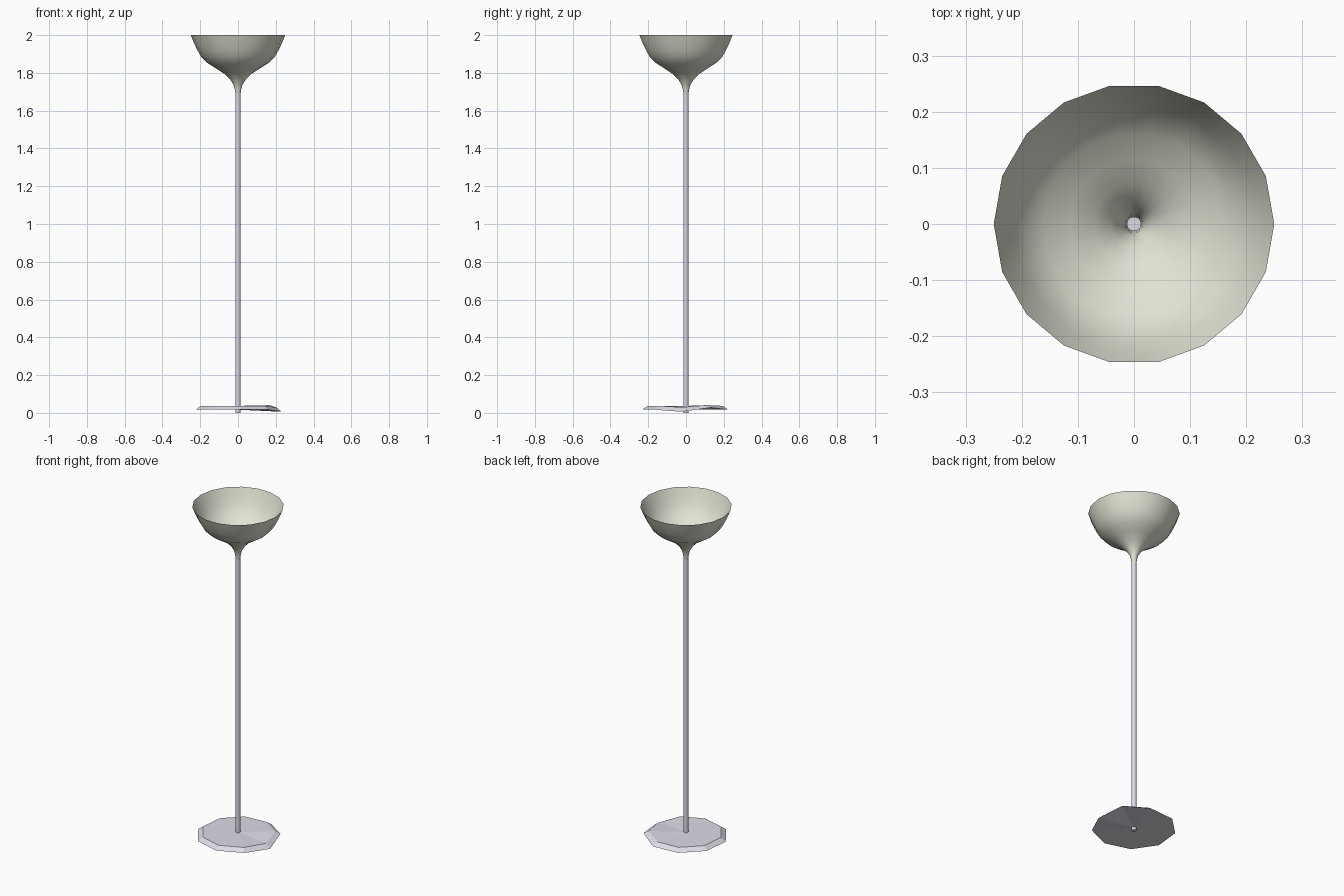
import bpy, bmesh
from math import cos, sin, radians, pi

if "Cube" in bpy.data.objects:
    bpy.data.objects.remove(bpy.data.objects["Cube"])


def material(name, rgb):
    m = bpy.data.materials.new(name)
    m.diffuse_color = (*rgb, 1)
    m.use_nodes = True
    m.node_tree.nodes["Principled BSDF"].inputs["Base Color"].default_value = m.diffuse_color
    return m


def ring(bm, r, z, sides, start=0.0, heights=None):
    heights = heights or {}
    return [bm.verts.new((r * cos(start + 2 * pi * i / sides),
                          r * sin(start + 2 * pi * i / sides),
                          heights.get(i, z))) for i in range(sides)]


def bridge(bm, a, b):
    n = len(a)
    for i in range(n):
        j = (i + 1) % n
        bm.faces.new((a[i], a[j], b[j], b[i]))


def fan(bm, loop, z, flip=False):
    c = bm.verts.new((0, 0, z))
    for i in range(len(loop)):
        tri = (loop[i], loop[(i + 1) % len(loop)], c)
        bm.faces.new(tri[::-1] if flip else tri)


def finish(bm, name, mat, smooth_angle=None):
    mesh = bpy.data.meshes.new(name)
    bm.to_mesh(mesh)
    bm.free()
    obj = bpy.data.objects.new(name, mesh)
    bpy.context.collection.objects.link(obj)
    mesh.materials.append(mat)
    if smooth_angle:
        bpy.ops.object.select_all(action='DESELECT')
        obj.select_set(True)
        bpy.context.view_layer.objects.active = obj
        bpy.ops.object.shade_smooth_by_angle(angle=radians(smooth_angle))
    return obj


cream = material("cream", (0.76, 0.76, 0.66))
metal = material("pale_metal", (0.72, 0.72, 0.80))

# Open flared bowl, a single thin skin
profile = [(0.013, 1.68), (0.016, 1.71), (0.024, 1.737), (0.042, 1.766),
           (0.072, 1.795), (0.115, 1.823), (0.163, 1.853), (0.195, 1.885),
           (0.215, 1.92), (0.234, 1.96), (0.25, 2.0)]
bm = bmesh.new()
rings = [ring(bm, r, z, 18) for r, z in profile]
for low, high in zip(rings, rings[1:]):
    bridge(bm, low, high)
finish(bm, "lamp_shade", cream, 60)

# Slim pole, reaching the floor through the base
bm = bmesh.new()
low, high = ring(bm, 0.013, 0.0, 12), ring(bm, 0.013, 1.70, 12)
bridge(bm, low, high)
fan(bm, low, 0.0, True)
fan(bm, high, 1.70)
finish(bm, "pole", metal, 40)

# Nine-sided foot with a bevelled, slightly bent rim on the right
bm = bmesh.new()
start = radians(-6)
low = ring(bm, 0.232, 0.017, 9, start, {0: 0.006, 1: 0.028})
high = ring(bm, 0.203, 0.037, 9, start, {0: 0.03, 1: 0.041})
bridge(bm, low, high)
fan(bm, low, 0.017, True)
fan(bm, high, 0.037)
finish(bm, "base", metal)
